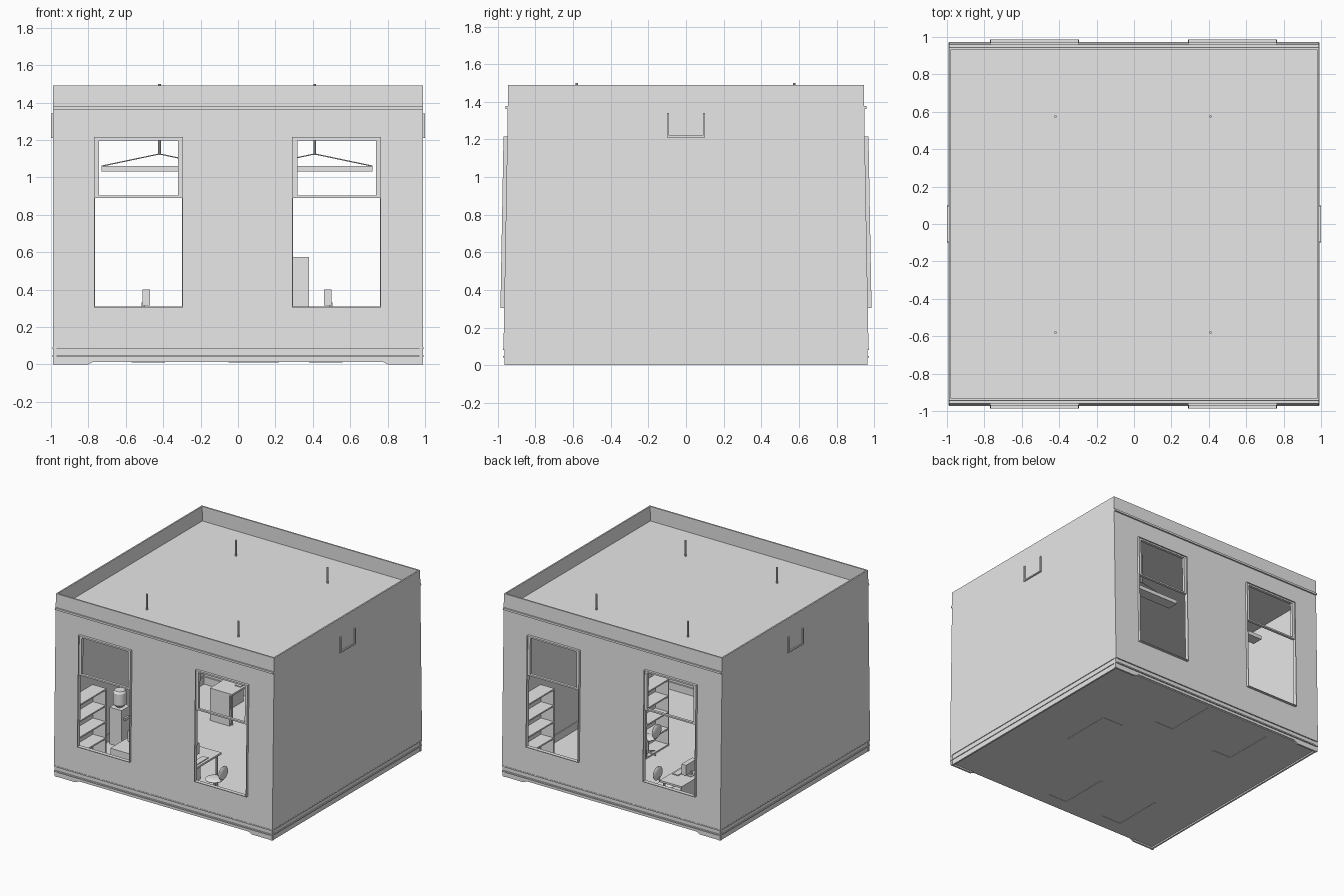
import bpy, bmesh, math
from mathutils import Vector, Matrix

if "Cube" in bpy.data.objects:
    bpy.data.objects.remove(bpy.data.objects["Cube"])

grey = bpy.data.materials.new("plain grey")
grey.use_nodes = True
grey.diffuse_color = (0.8, 0.8, 0.8, 1)
grey.node_tree.nodes["Principled BSDF"].inputs["Base Color"].default_value = (0.8, 0.8, 0.8, 1)


def box(bm, x0, x1, y0, y1, z0, z1, shape=None):
    """Add a box; shape optionally remaps each corner."""
    m = Matrix.Translation(((x0 + x1) / 2, (y0 + y1) / 2, (z0 + z1) / 2))
    m = m @ Matrix.Diagonal((x1 - x0, y1 - y0, z1 - z0, 1))
    for v in bmesh.ops.create_cube(bm, size=1, matrix=m)["verts"]:
        if shape:
            v.co = shape(v.co)


def rod(bm, a, b, r, r2=None, n=8):
    a, b = Vector(a), Vector(b)
    d = b - a
    m = Matrix.Translation((a + b) / 2) @ d.to_track_quat("Z", "Y").to_matrix().to_4x4()
    bmesh.ops.create_cone(bm, cap_ends=True, segments=n, radius1=r,
                          radius2=r if r2 is None else r2, depth=d.length, matrix=m)


def finish(bm, name, smooth=False):
    bmesh.ops.recalc_face_normals(bm, faces=bm.faces)
    me = bpy.data.meshes.new(name)
    bm.to_mesh(me)
    bm.free()
    ob = bpy.data.objects.new(name, me)
    ob.data.materials.append(grey)
    bpy.context.collection.objects.link(ob)
    if smooth:
        bpy.ops.object.select_all(action="DESELECT")
        ob.select_set(True)
        bpy.context.view_layer.objects.active = ob
        bpy.ops.object.shade_smooth_by_angle()
    return ob


W, TOP, SILL, HEAD, RAIL, ROOF = 0.99, 1.49, 0.31, 1.21, 0.89, 1.37
FLOOR = 0.03
WINDOWS = [(-0.765, -0.3), (0.295, 0.76)]


def wall_y(z):
    return 0.97 - 0.025 * (z - 0.09) / 1.4


def lean(s):
    """Measure y outward from the leaning front or back wall."""
    return lambda c: Vector((c.x, s * (wall_y(c.z) + c.y), c.z))


for s, side in ((-1, "front"), (1, "back")):
    shape = lean(s)
    # Wall panels around the two openings
    bm = bmesh.new()
    xs = [-W, *WINDOWS[0], *WINDOWS[1], W]
    for i in range(5):
        spans = [(0.09, SILL), (HEAD, TOP)] if i % 2 else [(0.09, TOP)]
        for z0, z1 in spans:
            box(bm, xs[i], xs[i + 1], -0.012, 0, z0, z1, shape)
    finish(bm, side + "_wall")

    # Window casings and upper sashes
    bm = bmesh.new()
    for a, b in WINDOWS:
        for x in (a - 0.005, b):
            box(bm, x, x + 0.005, -0.012, 0.02, SILL, HEAD, shape)
        for z in (SILL - 0.005, HEAD):
            box(bm, a - 0.005, b + 0.005, -0.012, 0.02, z, z + 0.005, shape)
        for x in (a, b - 0.022):
            box(bm, x, x + 0.022, -0.01, 0.012, RAIL, HEAD, shape)
        for z in (RAIL, HEAD - 0.012):
            box(bm, a, b, -0.01, 0.012, z, z + 0.012, shape)
    finish(bm, side + "_window_frames")

    # Ledge near the top, and plinth with a shallow arch underneath
    bm = bmesh.new()
    box(bm, -W, W, 0, 0.012, 1.362, 1.378, shape)
    finish(bm, side + "_ledge")
    bm = bmesh.new()
    outline = [(-W, 0), (-0.8, 0), (-0.76, 0.02), (0.76, 0.02), (0.8, 0), (W, 0), (W, 0.09), (-W, 0.09)]
    f = bm.faces.new([bm.verts.new((x, s * 0.962, z)) for x, z in outline])
    ext = bmesh.ops.extrude_face_region(bm, geom=[f])
    bmesh.ops.translate(bm, vec=(0, -s * 0.015, 0),
                        verts=[v for v in ext["geom"] if isinstance(v, bmesh.types.BMVert)])
    for z in (0.04, 0.082):
        box(bm, -W, W, s * 0.966 - 0.006, s * 0.966 + 0.006, z, z + 0.01)
    finish(bm, side + "_plinth")

for s, side in ((1, "left"), (-1, "right")):
    # Plain end wall following the taper, with its plinth lips
    bm = bmesh.new()
    box(bm, s * (W - 0.006) - 0.006, s * (W - 0.006) + 0.006, -1, 1, 0.09, TOP,
        lambda c: Vector((c.x, c.y * wall_y(c.z), c.z)))
    box(bm, s * 0.978 - 0.007, s * 0.978 + 0.007, -0.965, 0.965, 0, 0.09)
    for z in (0.04, 0.082):
        box(bm, s * 0.985 - 0.006, s * 0.985 + 0.006, -0.97, 0.97, z, z + 0.01)
    finish(bm, side + "_wall")
    # U-shaped bracket
    bm = bmesh.new()
    x0, x1 = sorted((s * W, s))
    for y in (-0.1, 0.09):
        box(bm, x0, x1, y, y + 0.01, 1.21, 1.34)
    box(bm, x0, x1, -0.1, 0.1, 1.21, 1.22)
    finish(bm, side + "_bracket")

# Floor and sunken roof deck
bm = bmesh.new()
box(bm, -0.98, 0.98, -0.955, 0.955, 0.012, FLOOR)
finish(bm, "floor")
bm = bmesh.new()
box(bm, -0.98, 0.98, -0.94, 0.94, ROOF - 0.01, ROOF)
finish(bm, "roof_deck")

# Hanging lamps
for x in (-0.42, 0.41):
    for y in (-0.58, 0.575):
        bm = bmesh.new()
        rod(bm, (x, y, 1.12), (x, y, 1.5), 0.007)
        for d in (-0.31, 0.31):
            rod(bm, (x, y, 1.125), (x + d, y, 1.06), 0.003, n=6)
        box(bm, x - 0.31, x + 0.31, y - 0.045, y + 0.045, 1.03, 1.06)
        finish(bm, "hanging_lamp")


def desk(x, y, s):
    """Panel desk with corner at x, y; s flips it half a turn."""
    def turn(c):
        return Vector((x + s * c.x, y + s * c.y, c.z))
    bm = bmesh.new()
    box(bm, 0, 0.012, 0, 0.42, 0.01, 0.28, turn)
    box(bm, 0, 0.18, 0, 0.012, 0.01, 0.28, turn)
    box(bm, 0, 0.2, 0, 0.42, 0.28, 0.295, turn)
    for py in (0.03, 0.39):
        rod(bm, turn(Vector((0.18, py, FLOOR))), turn(Vector((0.18, py, 0.28))), 0.009)
    finish(bm, "desk")
    # Monitor and keyboard
    bm = bmesh.new()
    box(bm, 0.04, 0.1, 0.18, 0.24, 0.295, 0.3, turn)
    box(bm, 0.055, 0.07, 0.2, 0.22, 0.3, 0.33, turn)
    box(bm, 0.06, 0.1, 0.14, 0.28, 0.315, 0.4, turn)
    box(bm, 0.13, 0.18, 0.14, 0.28, 0.295, 0.302, turn)
    finish(bm, "computer")
    # Swivel chair
    bm = bmesh.new()
    c = Vector((0.27, 0.23, 0))
    for k in range(5):
        a = k * math.tau / 5
        tip = c + Vector((0.07 * math.cos(a), 0.07 * math.sin(a), 0.04))
        rod(bm, turn(c + Vector((0, 0, 0.055))), turn(tip), 0.008, 0.006, 6)
    rod(bm, turn(c + Vector((0, 0, 0.04))), turn(c + Vector((0, 0, 0.16))), 0.01)
    rod(bm, turn(c + Vector((0.05, 0, 0.16))), turn(c + Vector((0.08, 0, 0.22))), 0.007)
    for off, size in (((0, 0, 0.17), (0.07, 0.07, 0.016)), ((0.08, 0, 0.24), (0.014, 0.06, 0.055))):
        m = Matrix.Translation(turn(c + Vector(off))) @ Matrix.Diagonal((*size, 1))
        bmesh.ops.create_uvsphere(bm, u_segments=16, v_segments=10, radius=1, matrix=m)
    finish(bm, "swivel_chair", True)


for x, y, s in ((-0.57, -0.84, 1), (-0.05, -0.85, 1), (-0.57, 0.45, 1), (0.04, 0.5, 1), (0.56, 0.31, -1)):
    desk(x, y, s)


# Open bookcases
def bookcase(x0, x1, y0, y1, open_side):
    bm = bmesh.new()
    t, h = 0.012, 0.575
    for y in (y0, y1 - t):
        box(bm, x0, x1, y, y + t, FLOOR, h)
    for i in range(5):
        z = FLOOR + i * (h - FLOOR - t) / 4
        box(bm, x0, x1, y0, y1, z, z + t)
    bx = x0 if open_side > 0 else x1 - t
    box(bm, bx, bx + t, y0, y1, FLOOR, h)
    finish(bm, "bookcase")


bookcase(-0.975, -0.85, -0.85, -0.49, 1)
bookcase(0.85, 0.975, 0.49, 0.85, -1)
bookcase(0.25, 0.38, -0.14, 0.16, -1)

# Water cooler
bm = bmesh.new()
cx, cy = -0.89, -0.26
box(bm, cx - 0.055, cx + 0.055, cy - 0.055, cy + 0.055, FLOOR, 0.33)
box(bm, cx + 0.055, cx + 0.07, cy - 0.03, cy + 0.03, 0.24, 0.26)
for z0, z1, r0, r1 in ((0.33, 0.355, 0.025, 0.05), (0.355, 0.45, 0.05, 0.05), (0.45, 0.468, 0.05, 0.04)):
    rod(bm, (cx, cy, z0), (cx, cy, z1), r0, r1, 20)
finish(bm, "water_cooler", True)
